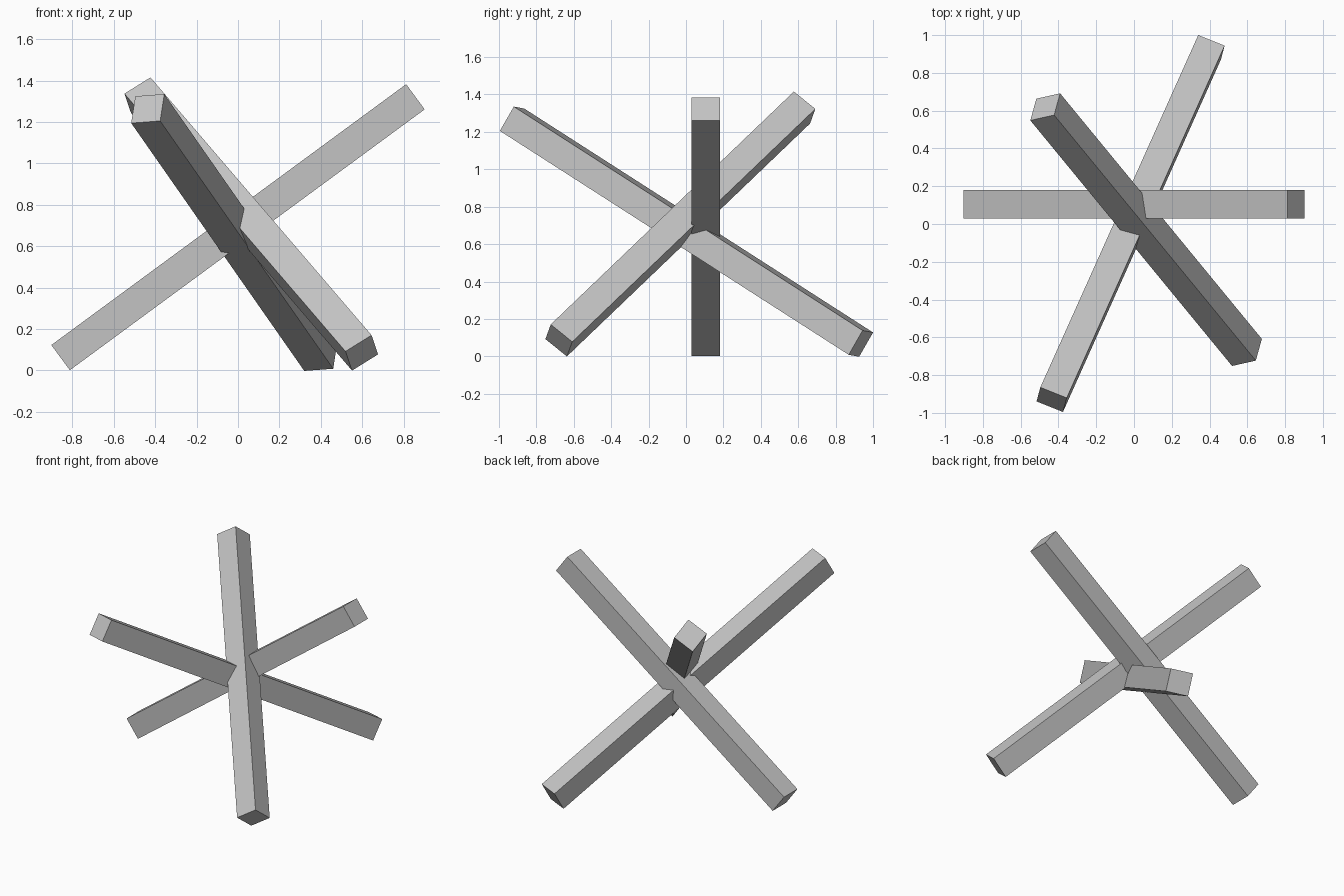
import bpy
from mathutils import Matrix, Vector

default_cube = bpy.data.objects.get("Cube")
if default_cube:
    bpy.data.objects.remove(default_cube, do_unlink=True)

THICKNESS = 0.151

# One plain grey for all beams
grey = bpy.data.materials.new("grey_steel")
grey.use_nodes = True
color = (0.55, 0.55, 0.55, 1.0)
grey.diffuse_color = color
grey.node_tree.nodes["Principled BSDF"].inputs["Base Color"].default_value = color


def beam(name, start, end, side):
    """Square beam between two end centres, rolled so one face points along side."""
    start, end = Vector(start), Vector(end)
    axis = (end - start).normalized()
    side = Vector(side)
    side = (side - axis * side.dot(axis)).normalized()
    up = axis.cross(side)
    rotation = Matrix((axis, side, up)).transposed().to_4x4()
    size = Matrix.Diagonal(((end - start).length, THICKNESS, THICKNESS, 1))

    bpy.ops.mesh.primitive_cube_add(size=1)
    obj = bpy.context.object
    obj.name = name
    obj.data.transform(size)
    obj.matrix_world = Matrix.Translation((start + end) / 2) @ rotation
    obj.data.materials.append(grey)
    return obj


# Three crossed beams
beam("cross_beam", (-0.857, 0.105, 0.062), (0.857, 0.105, 1.322), (0, 1, 0))
beam("right_rear_beam", (0.598, -0.68, 0.085), (-0.47, 0.62, 1.33), (0.125, 0.03, 0.08))
beam("right_front_beam", (-0.436, -0.93, 1.265), (0.4, 0.935, 0.068), (0.14, -0.055, 0.01))
